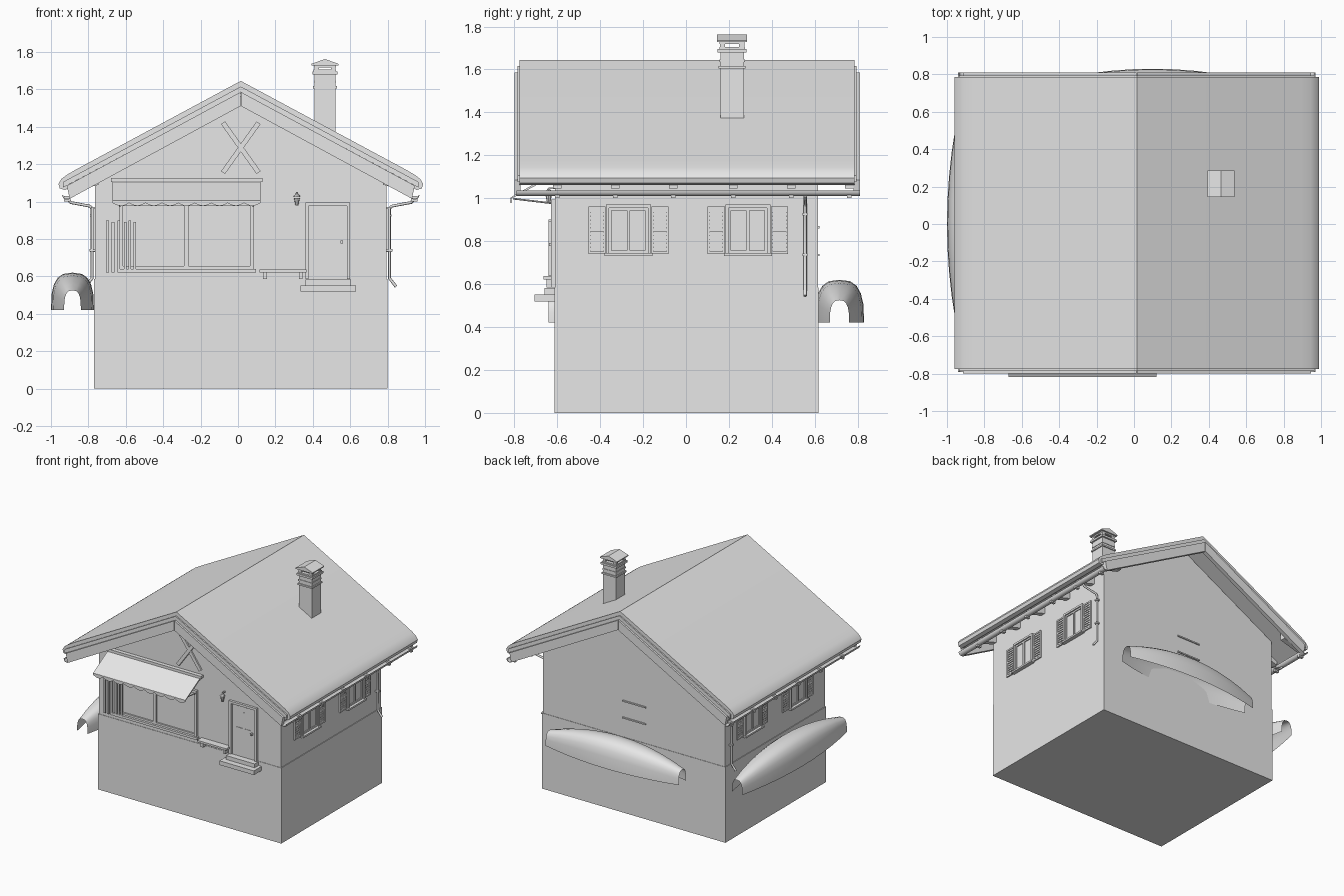
import bpy, bmesh, math
from mathutils import Vector

cube = bpy.data.objects.get("Cube")
if cube:
    bpy.data.objects.remove(cube, do_unlink=True)

CX = 0.015            # ridge and wall centre line
FRONT, BACK = -0.61, 0.615
HALF = 0.785          # half width of the house

grey = bpy.data.materials.new("plain grey")
grey.use_nodes = True
grey.diffuse_color = (0.8, 0.8, 0.8, 1)
grey.node_tree.nodes["Principled BSDF"].inputs["Base Color"].default_value = (0.8, 0.8, 0.8, 1)


def finish(name, bm):
    bmesh.ops.recalc_face_normals(bm, faces=bm.faces)
    me = bpy.data.meshes.new(name)
    bm.to_mesh(me)
    bm.free()
    me.materials.append(grey)
    ob = bpy.data.objects.new(name, me)
    bpy.context.collection.objects.link(ob)
    return ob


def boxes(name, *dims):
    """One object from boxes given as x0, x1, y0, y1, z0, z1."""
    bm = bmesh.new()
    for x0, x1, y0, y1, z0, z1 in dims:
        made = bmesh.ops.create_cube(bm, size=1)["verts"]
        for v in made:
            v.co = ((x0 + x1) / 2 + v.co.x * abs(x1 - x0),
                    (y0 + y1) / 2 + v.co.y * abs(y1 - y0),
                    (z0 + z1) / 2 + v.co.z * abs(z1 - z0))
    return finish(name, bm)


def prism(name, axis, pts, spans):
    """Extrude a profile along x or y over one or more spans."""
    bm = bmesh.new()
    for a, b in spans:
        rings = []
        for d in (a, b):
            rings.append([bm.verts.new((d, u, v) if axis == "x" else (u, d, v)) for u, v in pts])
        n = len(pts)
        for ring in rings:
            bm.faces.new(ring)
        for i in range(n):
            j = (i + 1) % n
            bm.faces.new((rings[0][i], rings[0][j], rings[1][j], rings[1][i]))
    return finish(name, bm)


def smooth(ob, angle=40):
    bpy.ops.object.select_all(action="DESELECT")
    ob.select_set(True)
    bpy.context.view_layer.objects.active = ob
    bpy.ops.object.shade_smooth_by_angle(angle=math.radians(angle))


def pipe(name, pts, radius):
    cu = bpy.data.curves.new(name, "CURVE")
    cu.dimensions = "3D"
    cu.bevel_depth = radius
    cu.bevel_resolution = 2
    cu.use_fill_caps = True
    sp = cu.splines.new("POLY")
    sp.points.add(len(pts) - 1)
    for p, co in zip(sp.points, pts):
        p.co = (*co, 1)
    cu.materials.append(grey)
    ob = bpy.data.objects.new(name, cu)
    bpy.context.collection.objects.link(ob)


# Foundation and gabled walls
boxes("foundation", (CX - HALF, CX + HALF, FRONT - 0.003, BACK + 0.003, 0, 0.585))
prism("walls", "y", [(CX - HALF + 0.005, 0.58), (CX + HALF - 0.005, 0.58), (CX + HALF - 0.005, 1.14),
                     (CX, 1.565), (CX - HALF + 0.005, 1.14)], [(FRONT, BACK)])

# Roof slab with rounded eaves
top = [(0, 1.645), (0.88, 1.172), (0.93, 1.143), (0.96, 1.12), (0.975, 1.095), (0.968, 1.07), (0.94, 1.062)]
right = [(CX + x, z) for x, z in top]
left = [(CX - x, z) for x, z in reversed(top[1:])]
smooth(prism("roof", "y", right + [(CX, 1.575)] + left, [(-0.775, 0.785)]), 25)

# Eave parts, both sides
for s, side in ((1, "left"), (-1, "right")):
    def at(x):
        return CX + s * x
    prism(side + "_bargeboards", "y", [(at(0.002), 1.585), (at(0.93), 1.085), (at(0.915), 1.015), (at(0.002), 1.51)],
          [(-0.8, -0.77), (0.78, 0.81)])
    prism(side + "_edge_trims", "y", [(at(0), 1.615), (at(0.95), 1.105), (at(0.95), 1.075), (at(0), 1.585)],
          [(-0.785, -0.77), (0.78, 0.795)])
    rows = [-0.6, -0.33, -0.06, 0.22, 0.49, 0.76]
    prism(side + "_rafters", "y", [(at(0.76), 1.165), (at(0.92), 1.08), (at(0.92), 1.045), (at(0.76), 1.09)],
          [(y - 0.02, y + 0.02) for y in rows])
    boxes(side + "_gutter_hooks", *[(at(0.91), at(0.945), y - 0.01, y + 0.01, 1.0, 1.03) for y in rows])
    arc = [math.pi * (1 + i / 8) for i in range(9)]
    trough = [(at(0.93 + 0.025 * math.cos(a)), 1.035 + 0.025 * math.sin(a)) for a in arc]
    trough += [(at(0.93 + 0.02 * math.cos(a)), 1.035 + 0.02 * math.sin(a)) for a in reversed(arc)]
    smooth(prism(side + "_gutter", "y", trough, [(-0.79, 0.81)]))
    pipe(side + "_downpipe", [(at(0.925), 0.555, 1.01), (at(0.91), 0.555, 0.995), (at(0.805), 0.555, 0.975),
                              (at(0.795), 0.555, 0.96), (at(0.795), 0.555, 0.59), (at(0.83), 0.555, 0.545)], 0.008)
    boxes(side + "_pipe_clips", *[(at(0.78), at(0.807), 0.543, 0.567, z, z + 0.012) for z in (0.73, 0.92)])

    # Side windows with louvred shutters
    for n, y in enumerate((-0.268, 0.288)):
        f, g, b = at(0.8), at(0.79), at(0.77)
        boxes(f"{side}_window_{n}",
              (b, f, y - 0.105, y - 0.09, 0.745, 0.97), (b, f, y + 0.09, y + 0.105, 0.745, 0.97),
              (b, f, y - 0.105, y + 0.105, 0.955, 0.97), (b, at(0.81), y - 0.112, y + 0.112, 0.732, 0.745),
              (b, at(0.783), y - 0.09, y + 0.09, 0.745, 0.955), (b, g, y - 0.008, y + 0.008, 0.745, 0.955),
              (b, g, y - 0.09, y - 0.078, 0.745, 0.955), (b, g, y + 0.078, y + 0.09, 0.745, 0.955),
              (b, g, y - 0.09, y + 0.09, 0.745, 0.757), (b, g, y - 0.09, y + 0.09, 0.943, 0.955))
        parts = []
        for c in (y - 0.147, y + 0.147):
            parts += [(b, g, c - 0.04, c - 0.03, 0.74, 0.962), (b, g, c + 0.03, c + 0.04, 0.74, 0.962)]
            parts += [(b, g, c - 0.03, c + 0.03, z, z + 0.012) for z in (0.74, 0.845, 0.95)]
            parts += [(b, at(0.786), c - 0.03, c + 0.03, 0.757 + i * 0.018, 0.769 + i * 0.018) for i in range(11)]
        boxes(f"{side}_shutters_{n}", *parts)

# Chimney with rings and a pitched cap
def block(x, y, r, z0, z1):
    return (x - r, x + r, y - r, y + r, z0, z1)

KX, KY = 0.465, 0.215
boxes("chimney", block(KX, KY, 0.055, 1.3, 1.69), block(KX, KY, 0.063, 1.605, 1.617),
      block(KX, KY, 0.059, 1.635, 1.647), block(KX, KY, 0.068, 1.68, 1.695), block(KX, KY, 0.06, 1.695, 1.705),
      *[block(KX + i * 0.045, KY + j * 0.045, 0.012, 1.7, 1.737) for i in (-1, 1) for j in (-1, 1)],
      block(KX, KY, 0.058, 1.718, 1.73))
prism("chimney_cap", "y", [(KX - 0.073, 1.728), (KX + 0.073, 1.728), (KX + 0.073, 1.736), (KX, 1.762),
                           (KX - 0.073, 1.736)], [(KY - 0.07, KY + 0.07)])

# Crossed planks in the front gable
for s in (-1, 1):
    d = Vector((s * 0.095, 0.133))
    n = Vector((-d.y, d.x)).normalized() * 0.013
    c = Vector((CX, 1.288))
    prism("crossed_plank", "y", [c - d - n, c + d - n, c + d + n, c - d + n], [(FRONT - 0.014 - s * 0.003, FRONT + 0.01)])

# Large front window
F = FRONT
boxes("front_window",
      (-0.635, -0.615, F - 0.02, F, 0.64, 0.99), (0.065, 0.085, F - 0.02, F, 0.64, 0.99),
      (-0.635, 0.085, F - 0.02, F, 0.975, 0.995), (-0.645, 0.095, F - 0.03, F, 0.622, 0.64),
      (-0.29, -0.265, F - 0.015, F, 0.64, 0.98), (-0.615, 0.065, F - 0.012, F, 0.64, 0.655))

# Slats leaning beside the window
boxes("wall_slats", *[(x, x + 0.014, F - 0.03, F - 0.015, 0.62, 0.9 - 0.008 * (i % 2))
                      for i, x in enumerate((-0.705, -0.675, -0.645, -0.61, -0.585, -0.56))])

# Awning with scalloped valance
prism("awning", "x", [(F, 1.122), (-0.815, 1.005), (-0.815, 0.997), (F, 1.108)], [(-0.67, 0.12)])
steps = 72
wave = [(-0.67 + 0.79 * i / steps, 0.992 - 0.015 * abs(math.sin(math.pi * 9 * i / steps))) for i in range(steps + 1)]
prism("awning_valance", "y", [(0.12, 1.004), (-0.67, 1.004)] + wave, [(-0.817, -0.812)])
boxes("awning_case", (-0.68, 0.13, F - 0.03, F, 1.105, 1.125))
for x in (-0.63, 0.08):
    pipe("awning_arm", [(x, F, 0.975), (x, -0.805, 0.998)], 0.004)

# Front door, handle and steps
boxes("door", (0.36, 0.378, F - 0.018, F, 0.585, 0.995), (0.582, 0.6, F - 0.018, F, 0.585, 0.995),
      (0.36, 0.6, F - 0.018, F, 0.977, 0.995), (0.385, 0.575, F - 0.006, F, 0.585, 0.97),
      (0.472, 0.488, F - 0.01, F, 0.66, 0.93), (0.42, 0.54, F - 0.01, F, 0.79, 0.806))
boxes("door_handle", (0.549, 0.561, F - 0.028, F, 0.777, 0.792))
boxes("door_steps", (0.335, 0.63, -0.705, F, 0.52, 0.552), (0.36, 0.605, -0.66, F, 0.552, 0.582))

# Bench
boxes("bench", (0.115, 0.365, -0.665, F, 0.622, 0.637), (0.135, 0.155, -0.65, F - 0.005, 0.585, 0.622),
      (0.325, 0.345, -0.65, F - 0.005, 0.585, 0.622))

# Wall lamp
bm = bmesh.new()
for r1, r2, z, h in ((0.008, 0.016, 1.0, 0.04), (0.02, 0.004, 1.035, 0.02)):
    made = bmesh.ops.create_cone(bm, cap_ends=True, segments=8, radius1=r1, radius2=r2, depth=h)["verts"]
    bmesh.ops.translate(bm, verts=made, vec=(0.315, F - 0.03, z))
finish("lamp_lantern", bm)
boxes("lamp_bracket", (0.31, 0.32, F - 0.03, F, 1.042, 1.05))

# Back wall ledges
boxes("back_ledges", *[(-0.09, 0.11, BACK, BACK + 0.008, z, z + 0.01) for z in (0.73, 0.86)])


# Upturned boats along the back and right walls
def boat(name, centre, half_length, along):
    bm = bmesh.new()
    rows, n, segs = [], 10, 10
    for i in range(n + 1):
        t = 2 * i / n - 1
        w, top_z = 0.115 - 0.07 * t * t, 0.62 - 0.095 * t * t
        row = []
        for k in range(segs + 1):
            a = math.pi * k / segs
            u = w * math.copysign(abs(math.cos(a)) ** 0.7, math.cos(a))
            z = 0.42 + (top_z - 0.42) * math.sin(a) ** 0.7 if 0 < k < segs else 0.42
            p = (t * half_length, u) if along == "x" else (u, t * half_length)
            row.append(bm.verts.new((centre[0] + p[0], centre[1] + p[1], z)))
        rows.append(row)
    for r, q in zip(rows, rows[1:]):
        for k in range(segs):
            bm.faces.new((r[k], r[k + 1], q[k + 1], q[k]))
    ob = finish(name, bm)
    smooth(ob, 50)


boat("back_boat", (0.1, 0.715), 0.57, "x")
boat("side_boat", (-0.885, 0), 0.64, "y")
